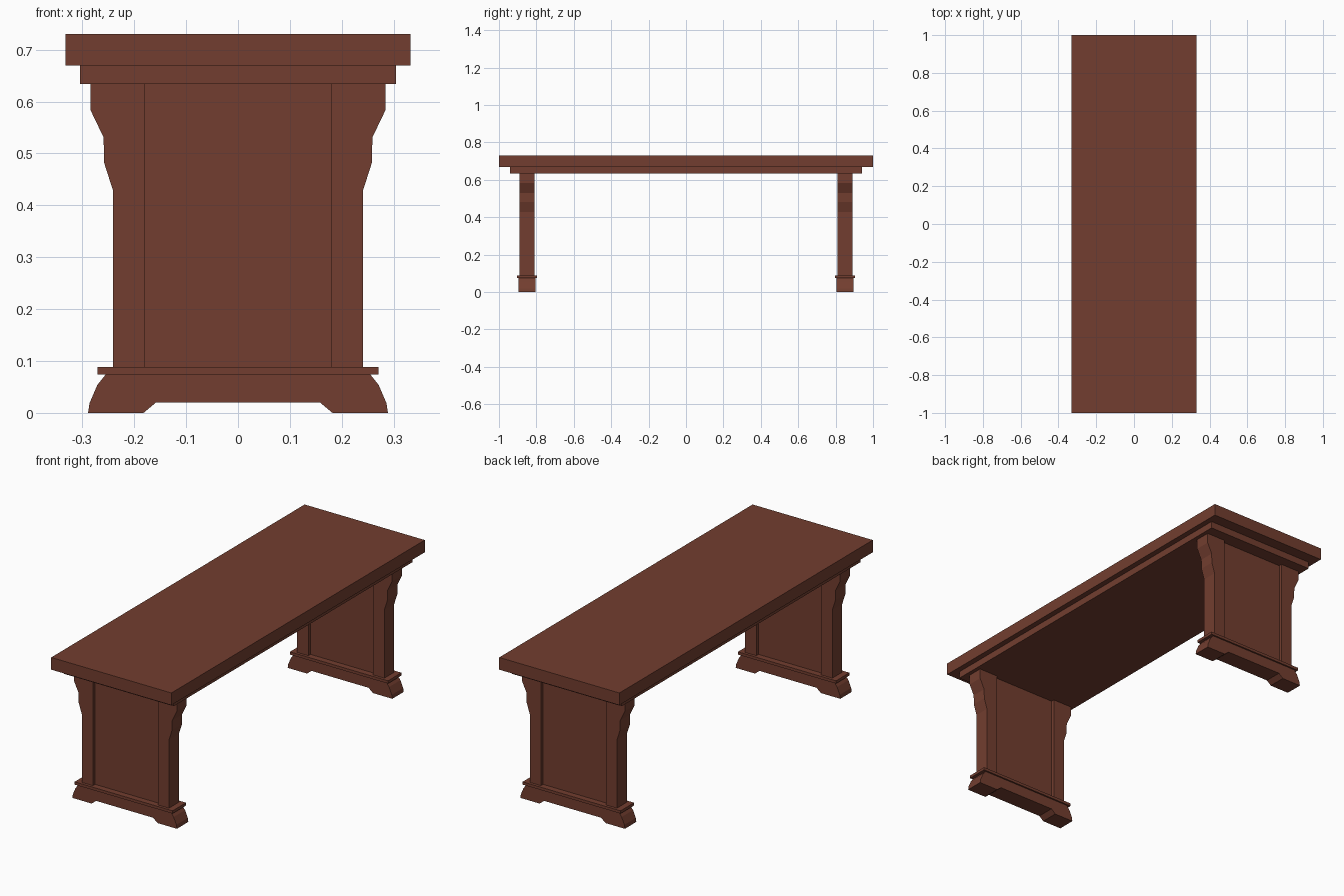
import bpy, bmesh

if "Cube" in bpy.data.objects:
    bpy.data.objects.remove(bpy.data.objects["Cube"])

wood = bpy.data.materials.new("reddish brown wood")
wood.diffuse_color = (0.17, 0.048, 0.029, 1.0)
wood.use_nodes = True
wood.node_tree.nodes["Principled BSDF"].inputs["Base Color"].default_value = wood.diffuse_color


def finish(name, bm):
    bmesh.ops.recalc_face_normals(bm, faces=bm.faces)
    mesh = bpy.data.meshes.new(name)
    bm.to_mesh(mesh)
    bm.free()
    mesh.materials.append(wood)
    obj = bpy.data.objects.new(name, mesh)
    bpy.context.collection.objects.link(obj)
    return obj


def box(name, hx, y, hy, z0, z1):
    bm = bmesh.new()
    bmesh.ops.create_cube(bm, size=1)
    for v in bm.verts:
        v.co = (v.co.x * 2 * hx, y + v.co.y * 2 * hy,
                z0 + (v.co.z + 0.5) * (z1 - z0))
    return finish(name, bm)


def extrude_xz(name, profile, y, hy):
    bm = bmesh.new()
    face = bm.faces.new([bm.verts.new((x, y - hy, z)) for x, z in profile])
    ext = bmesh.ops.extrude_face_region(bm, geom=[face])
    moved = [g for g in ext["geom"] if isinstance(g, bmesh.types.BMVert)]
    bmesh.ops.translate(bm, verts=moved, vec=(0, 2 * hy, 0))
    return finish(name, bm)


# Table top and the stepped moulding beneath it
box("table_top", 0.332, 0, 1.0, 0.669, 0.73)
box("under_top_moulding", 0.304, 0, 0.942, 0.634, 0.669)

# Right-hand outlines of the shaped stile and of the foot
stile = [(0.179, 0.088), (0.241, 0.088), (0.241, 0.429), (0.258, 0.482),
         (0.259, 0.531), (0.284, 0.583), (0.284, 0.634), (0.179, 0.634)]
foot_half = [(0.158, 0.02), (0.182, 0.0), (0.289, 0.0), (0.286, 0.019),
             (0.271, 0.054), (0.255, 0.074)]
foot = foot_half + [(-x, z) for x, z in reversed(foot_half)]

# Two end supports
for end, y in (("front", -0.85), ("back", 0.85)):
    extrude_xz(end + "_foot", foot, y, 0.045)
    box(end + "_foot_rail", 0.271, y, 0.053, 0.074, 0.088)
    box(end + "_recessed_panel", 0.179, y, 0.022, 0.088, 0.634)
    for side, s in (("left", -1), ("right", 1)):
        extrude_xz(f"{end}_{side}_stile", [(s * x, z) for x, z in stile], y, 0.039)
